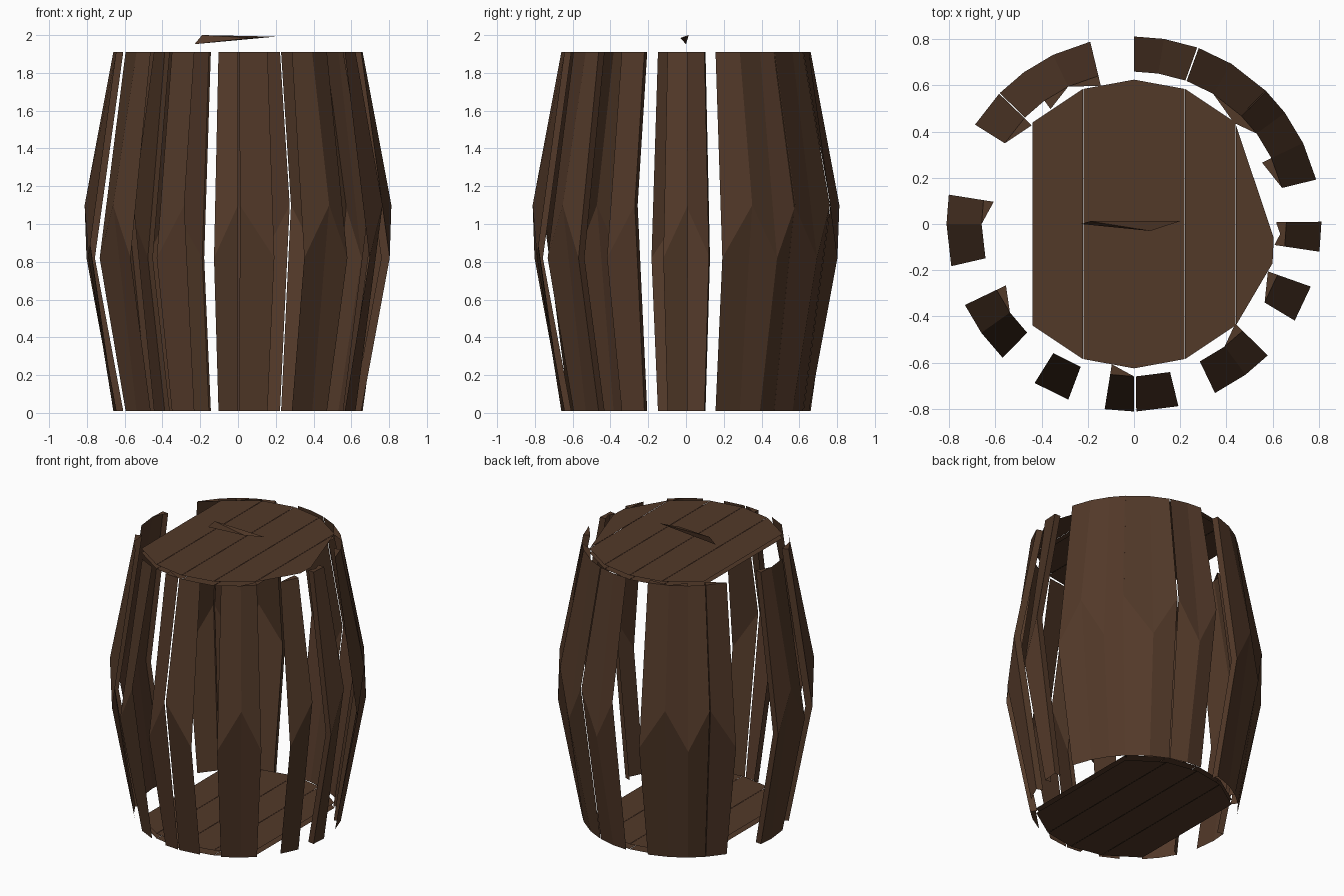
import bpy
from math import radians, cos, sin

if "Cube" in bpy.data.objects:
    bpy.data.objects.remove(bpy.data.objects["Cube"])

wood = bpy.data.materials.new("dark_brown_wood")
wood.diffuse_color = (0.085, 0.041, 0.022, 1)
wood.use_nodes = True
wood.node_tree.nodes["Principled BSDF"].inputs["Base Color"].default_value = wood.diffuse_color


def part(name, verts, faces):
    mesh = bpy.data.meshes.new(name)
    mesh.from_pydata(verts, [], faces)
    mesh.materials.append(wood)
    obj = bpy.data.objects.new(name, mesh)
    bpy.context.collection.objects.link(obj)
    return obj


def polar(angle, r, z):
    a = radians(angle)
    return (r * cos(a), r * sin(a), z)


BOTTOM, TOP = 0.01, 1.91
LOW, HIGH = 0.82, 1.10       # heights of the bend on each stave edge
R_END, R_MID, THICK = 0.66, 0.812, 0.045


def edge(angle, bend, inset=0.0):
    return [polar(angle, R_END - inset, BOTTOM),
            polar(angle, R_MID - inset, bend),
            polar(angle, R_END - inset, TOP)]


def stave(name, a, b, bend_a, bend_b, sides):
    """Bent outer board, with a broken side wall on the chosen edges."""
    verts = edge(a, bend_a) + edge(b, bend_b)
    faces = [(0, 3, 4, 1), (1, 4, 5, 2)]
    if "a" in sides:
        n = len(verts)
        verts += edge(a, bend_a, THICK)
        faces += [(0, 1, n + 1, n), (1, 2, n + 2, n + 1), (2, 5, n + 2)]
    if "b" in sides:
        n = len(verts)
        verts += edge(b, bend_b, THICK)
        faces += [(3, n, n + 1, 4), (4, n + 1, n + 2, 5), (2, 5, n + 2)]
    part(name, verts, faces)


# Runs of neighbouring staves: edge angles, bend of first edge, broken sides
runs = [
    ((13.7, 25.6, 36.4, 45.5), LOW, ("b", "", "b")),
    ((45.0, 58.7, 69.8), HIGH, ("a", "")),
    ((70.3, 80.8, 90.0), HIGH, ("", "")),
    ((103.5, 115.6, 126.0, 135.7), LOW, ("a", "b", "")),
    ((136.0, 148.0), HIGH, ("a",)),
    ((171.0, 180.0, 193.0), LOW, ("a", "")),
    ((205.6, 215.5, 225.5), LOW, ("a", "")),
    ((238.0, 249.5), LOW, ("",)),
    ((261.0, 270.0), LOW, ("a",)),
    ((270.7, 283.7), HIGH, ("",)),
    ((295.6, 306.5, 315.5), LOW, ("", "b")),
    ((329.0, 340.5), LOW, ("b",)),
    ((351.5, 360.7), LOW, ("ab",)),
]
count = 0
for angles, bend, sides in runs:
    for a, b, side in zip(angles, angles[1:], sides):
        other = HIGH if bend == LOW else LOW
        count += 1
        stave(f"stave_{count}", a, b, bend, other, side)
        bend = other

# Lids: planks between chords, an upper and a lower skin each
chords = [(-0.44, 0.44), (-0.22, 0.585), (0, 0.625), (0.22, 0.585), (0.44, 0.44)]
GAP = 0.001


def lid(name, z, facing_up, end_plank=False):
    outlines = []
    for (x0, h0), (x1, h1) in zip(chords, chords[1:]):
        outlines.append([(x0 + GAP, -h0), (x1 - GAP, -h1),
                         (x1 - GAP, h1), (x0 + GAP, h0)])
    if end_plank:
        outlines.append([(0.441, -0.44), (0.6, -0.17), (0.605, -0.06), (0.441, 0.43)])
    verts, faces = [], []
    for outline in outlines:
        face = [len(verts) + i for i in range(len(outline))]
        verts += [(x, y, z) for x, y in outline]
        faces.append(face if facing_up else face[::-1])
    part(name, verts, faces)


lid("top_lid_outer", 1.915, True, True)
lid("top_lid_inner", 1.885, False)
lid("bottom_lid_inner", 0.035, True)
lid("bottom_lid_outer", 0.0, False)

# Loose splinter above the lid
part("splinter",
     [(-0.23, 0, 1.952), (-0.19, 0.012, 2.0), (0.2, 0.012, 1.992), (0.07, -0.03, 1.985)],
     [(0, 3, 1), (1, 3, 2), (0, 1, 2), (0, 2, 3)])
